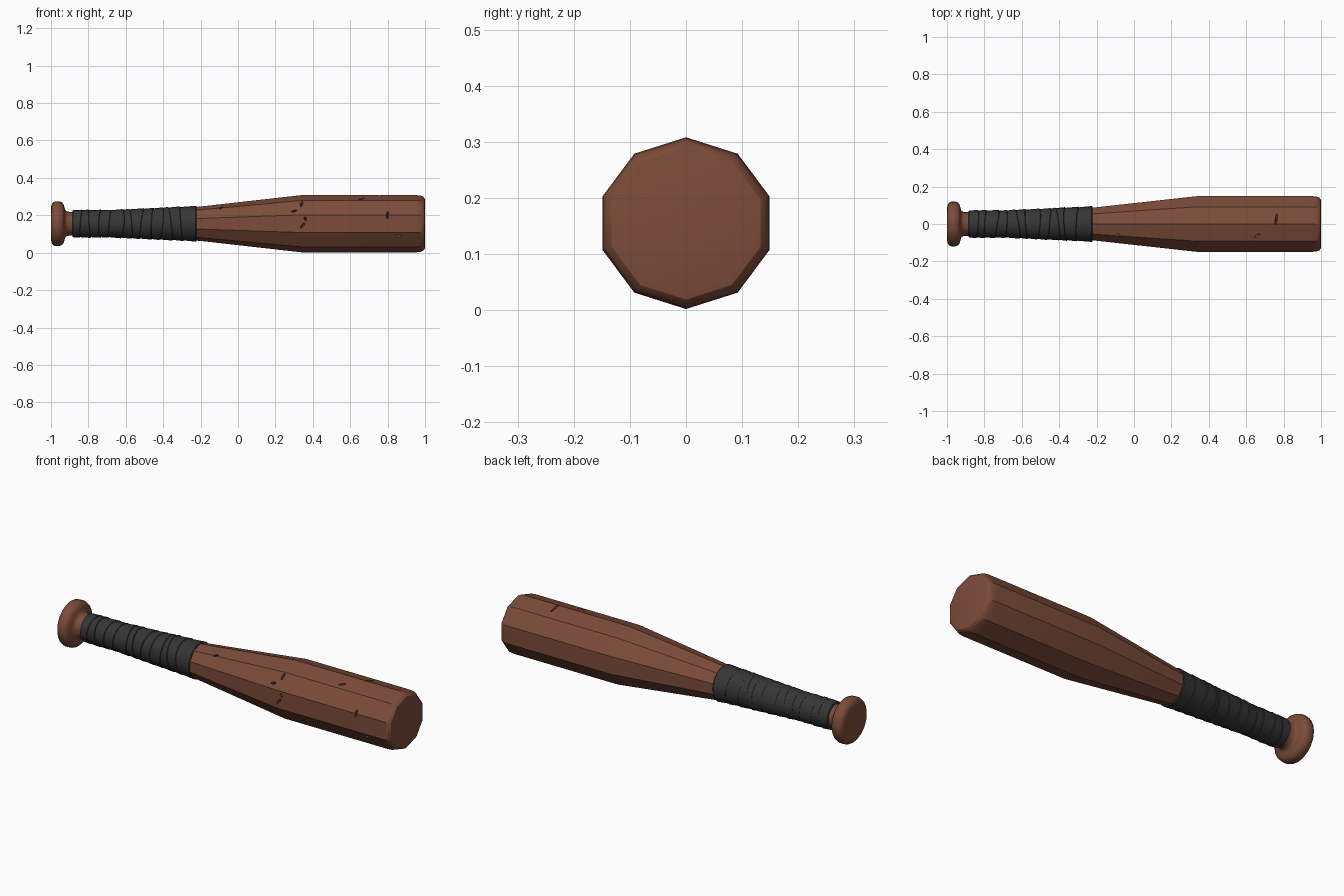
import bpy, bmesh, math, random
from mathutils import Matrix

if "Cube" in bpy.data.objects:
    bpy.data.objects.remove(bpy.data.objects["Cube"])

random.seed(4)
CZ = 0.155          # height of the bat axis
TAU = 2 * math.pi


def material(name, col):
    m = bpy.data.materials.new(name)
    m.diffuse_color = (*col, 1)
    m.use_nodes = True
    m.node_tree.nodes["Principled BSDF"].inputs["Base Color"].default_value = m.diffuse_color
    return m


wood = material("brown wood", (0.2, 0.072, 0.041))
tape = material("dark grip tape", (0.036, 0.036, 0.036))


def to_object(name, bm, mat):
    bmesh.ops.recalc_face_normals(bm, faces=bm.faces)
    me = bpy.data.meshes.new(name)
    bm.to_mesh(me)
    bm.free()
    me.materials.append(mat)
    ob = bpy.data.objects.new(name, me)
    bpy.context.collection.objects.link(ob)
    return ob


def shade(ob, angle):
    bpy.ops.object.select_all(action='DESELECT')
    ob.select_set(True)
    bpy.context.view_layer.objects.active = ob
    bpy.ops.object.shade_smooth_by_angle(angle=math.radians(angle))


def lathe(name, rings, sides, mat, ywide=1.0):
    """Closed body along x; each ring is (x, radius, tilt, tilt direction)."""
    bm = bmesh.new()
    loops = []
    for x, r, tilt, ph in rings:
        loops.append([bm.verts.new((x + tilt * math.cos(TAU * j / sides - ph),
                                    ywide * r * math.sin(TAU * j / sides),
                                    CZ + r * math.cos(TAU * j / sides)))
                      for j in range(sides)])
    for a, b in zip(loops, loops[1:]):
        for j in range(sides):
            k = (j + 1) % sides
            bm.faces.new((a[j], a[k], b[k], b[j]))
    bm.faces.new(loops[0])
    bm.faces.new(loops[-1])
    return to_object(name, bm, mat)


def plain(profile):
    return [(x, r, 0, 0) for x, r in profile]


# Ten-sided barrel with rounded end
barrel = lathe("barrel", plain([(-0.24, 0.089), (-0.2, 0.092), (0.34, 0.153), (0.95, 0.153),
                                (0.975, 0.151), (0.99, 0.145), (0.998, 0.136), (1.0, 0.125)]),
               10, wood, 1.025)

# Small nicks cut into the barrel: x, angle from top toward the front, length, turn
nicks = [(-0.09, 35, 0.016, 0.5), (0.30, 62, 0.018, 0.2), (0.345, 94, 0.022, 0.9),
         (0.36, 80, 0.014, 2.0), (0.34, 45, 0.022, 1.4), (0.66, 25, 0.024, 0.6),
         (0.76, -10, 0.038, 1.45), (0.80, 72, 0.024, 1.5), (0.86, 116, 0.02, 0.4)]
for x, deg, length, turn in nicks:
    r = (0.092 + (min(x, 0.34) + 0.2) * 0.113) * 0.97
    a = math.radians(deg)
    bm = bmesh.new()
    bmesh.ops.create_icosphere(bm, subdivisions=1, radius=1)
    bm.transform(Matrix.Translation((x, -r * math.sin(a), CZ + r * math.cos(a)))
                 @ Matrix.Rotation(a, 4, 'X') @ Matrix.Rotation(turn, 4, 'Z')
                 @ Matrix.Diagonal((length, 0.007, 0.016, 1)))
    cutter = to_object("nick_cutter", bm, wood)
    cutter.hide_render = True
    mod = barrel.modifiers.new("nick", 'BOOLEAN')
    mod.operation, mod.solver, mod.object = 'DIFFERENCE', 'EXACT', cutter
    bpy.context.view_layer.update()
    cut = bpy.data.meshes.new_from_object(
        barrel.evaluated_get(bpy.context.evaluated_depsgraph_get()))
    barrel.modifiers.remove(mod)
    bpy.data.objects.remove(cutter)
    # keep the cut only when the body survived it
    if len(cut.vertices) >= len(barrel.data.vertices):
        barrel.data = cut
barrel.data.materials.clear()
barrel.data.materials.append(wood)
for p in barrel.data.polygons:
    p.material_index = 0
shade(barrel, 30)

# Rounded knob and narrow neck
knob = lathe("knob", plain([(-1.0, 0.085), (-0.997, 0.102), (-0.988, 0.115), (-0.975, 0.12),
                            (-0.957, 0.12), (-0.942, 0.115), (-0.933, 0.104), (-0.928, 0.088),
                            (-0.924, 0.073), (-0.914, 0.065), (-0.895, 0.063), (-0.86, 0.063)]),
             20, wood)
shade(knob, 40)


# Tape wound round the handle: overlapping tilted layers
def grip_radius(x):
    return 0.073 + 0.021 * max(0, (x + 0.68) / 0.46)


rings = [(-0.885, 0.067, 0, 0), (-0.883, 0.072, 0, 0)]
x = -0.84
while x < -0.27:
    tilt, ph = random.uniform(0.006, 0.014), random.uniform(0, TAU)
    r = grip_radius(x)
    rings += [(x, r + random.uniform(0.001, 0.003), tilt, ph),
              (x + 0.003, r - 0.001, tilt, ph)]
    x += random.uniform(0.042, 0.065)
rings += [(-0.226, 0.096, 0, 0), (-0.222, 0.093, 0, 0)]
grip = lathe("grip_tape", rings, 20, tape)
shade(grip, 30)
